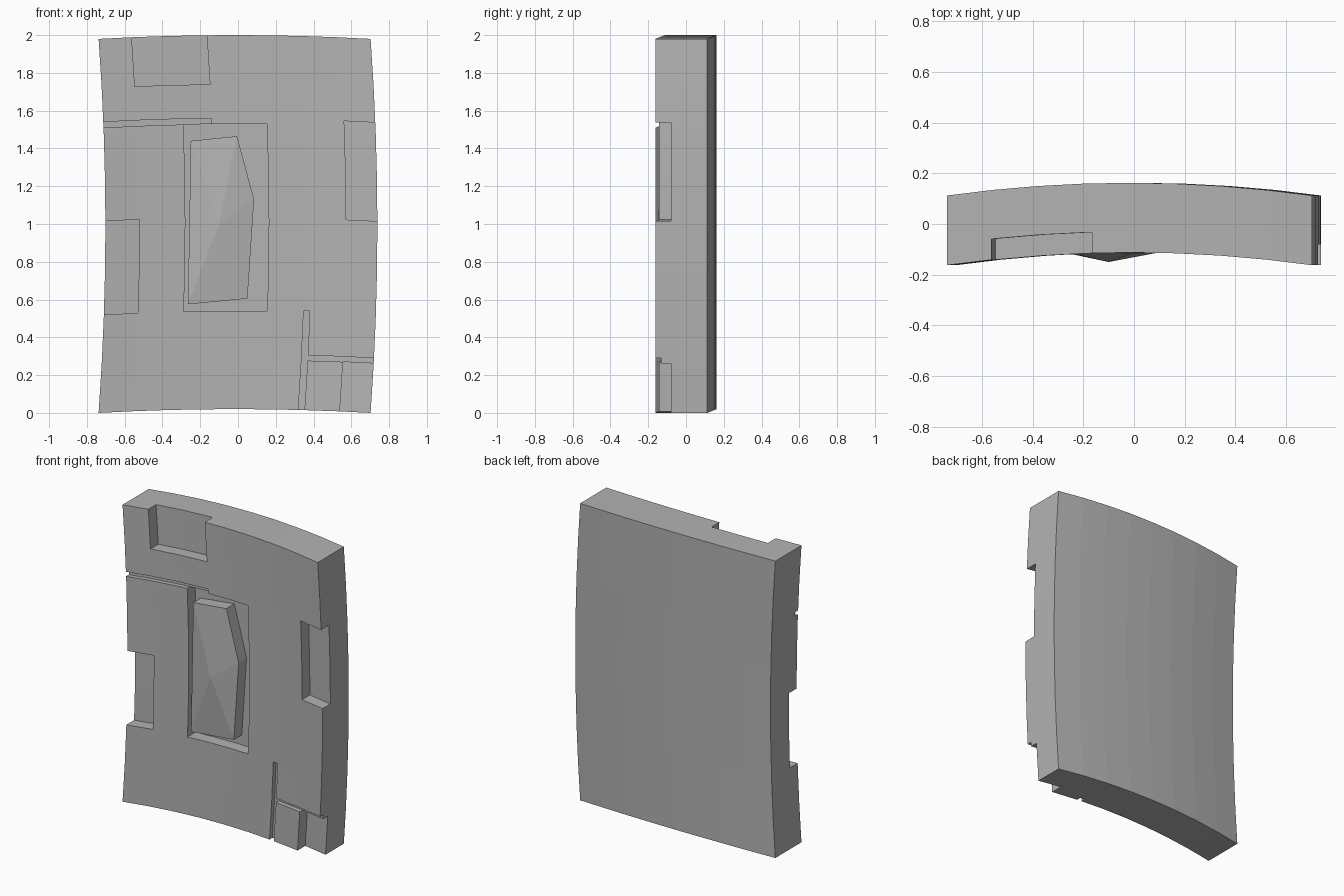
import bpy
import bmesh
import math

if "Cube" in bpy.data.objects:
    bpy.data.objects.remove(bpy.data.objects["Cube"])

grey = bpy.data.materials.new("stone grey")
grey.diffuse_color = (0.45, 0.45, 0.45, 1)
grey.use_nodes = True
grey.node_tree.nodes["Principled BSDF"].inputs["Base Color"].default_value = grey.diffuse_color

W, H, T = 0.72, 1.98, 0.275      # half width, height, thickness of the flat slab
SEG = 8                          # facets along each bend
DEEP, GROOVE = 0.082, 0.03


def bow(t):
    """Faceted arc: 1 in the middle (t=0), 0 at the ends (t=-1, 1)."""
    s = (t + 1) / 2 * SEG
    k = min(max(math.floor(s), 0), SEG - 1)
    a, b = (1 - (2 * n / SEG - 1) ** 2 for n in (k, k + 1))
    return a + (b - a) * (s - k)


def bend(u, v, depth):
    """Flat slab position to the bent panel."""
    across, up = bow(u / W), bow(2 * v / H - 1)
    return (u - 0.018 + 0.036 * up,
            -0.1625 + 0.05 * across + depth,
            v + 0.02 * across)


def make_object(name, bm):
    mesh = bpy.data.meshes.new(name)
    bm.to_mesh(mesh)
    bm.free()
    mesh.materials.append(grey)
    obj = bpy.data.objects.new(name, mesh)
    bpy.context.collection.objects.link(obj)


# Recesses cut in the front: left, right, bottom, top, depth
recesses = [
    (-0.545, -0.147, 1.72, H, DEEP),        # top notch
    (-W, -0.54, 0.52, 1.015, DEEP),         # left notch
    (0.555, W, 1.015, 1.537, DEEP),         # right notch
    (0.557, W, 0, 0.262, DEEP),             # bottom corner notch
    (-0.297, 0.145, 0.52, 1.51, DEEP),      # centre pocket
    (-W, -0.147, 1.51, 1.54, GROOVE),       # upper groove
    (0.337, 0.37, 0, 0.525, GROOVE),        # upright groove
    (0.37, W, 0.262, 0.29, GROOVE),         # lower groove
]

# Grid lines at every facet and every recess edge
us = {round(-W + 2 * W * n / SEG, 4) for n in range(SEG + 1)}
vs = {round(H * n / SEG, 4) for n in range(SEG + 1)}
for l, r, b, t, d in recesses:
    us |= {l, r}
    vs |= {b, t}
us, vs = sorted(us), sorted(vs)
nu, nv = len(us) - 1, len(vs) - 1


def depth_of(i, j):
    if not (0 <= i < nu and 0 <= j < nv):
        return T
    u, v = (us[i] + us[i + 1]) / 2, (vs[j] + vs[j + 1]) / 2
    return max([d for l, r, b, t, d in recesses if l < u < r and b < v < t],
               default=0.0)


# Bent panel
bm = bmesh.new()
cache = {}


def vert(i, j, d):
    if (i, j, d) not in cache:
        cache[i, j, d] = bm.verts.new(bend(us[i], vs[j], d))
    return cache[i, j, d]


for i in range(nu + 1):
    for j in range(nv + 1):
        d = depth_of(i, j)
        if i < nu and j < nv:
            ring = [(i, j), (i + 1, j), (i + 1, j + 1), (i, j + 1)]
            bm.faces.new([vert(*p, d) for p in ring])
            bm.faces.new([vert(*p, T) for p in reversed(ring)])
        left, below = depth_of(i - 1, j), depth_of(i, j - 1)
        if left != d and j < nv:
            bm.faces.new([vert(i, j, left), vert(i, j, d),
                          vert(i, j + 1, d), vert(i, j + 1, left)])
        if below != d and i < nu:
            bm.faces.new([vert(i, j, below), vert(i + 1, j, below),
                          vert(i + 1, j, d), vert(i, j, d)])
make_object("bent_panel", bm)

# Faceted boss in the centre pocket
outline = [(-0.25, 1.44), (-0.265, 0.575), (0.05, 0.605),
           (0.085, 1.13), (-0.005, 1.465)]
bm = bmesh.new()
rim = [bm.verts.new((x, -0.115, z)) for x, z in outline]
base = [bm.verts.new((x, 0.0, z)) for x, z in outline]
apex = bm.verts.new((-0.1, -0.15, 1.0))
for k in range(len(outline)):
    n = (k + 1) % len(outline)
    bm.faces.new([rim[k], rim[n], apex])
    bm.faces.new([rim[n], rim[k], base[k], base[n]])
bm.faces.new(base)
bmesh.ops.recalc_face_normals(bm, faces=bm.faces)
make_object("faceted_boss", bm)
